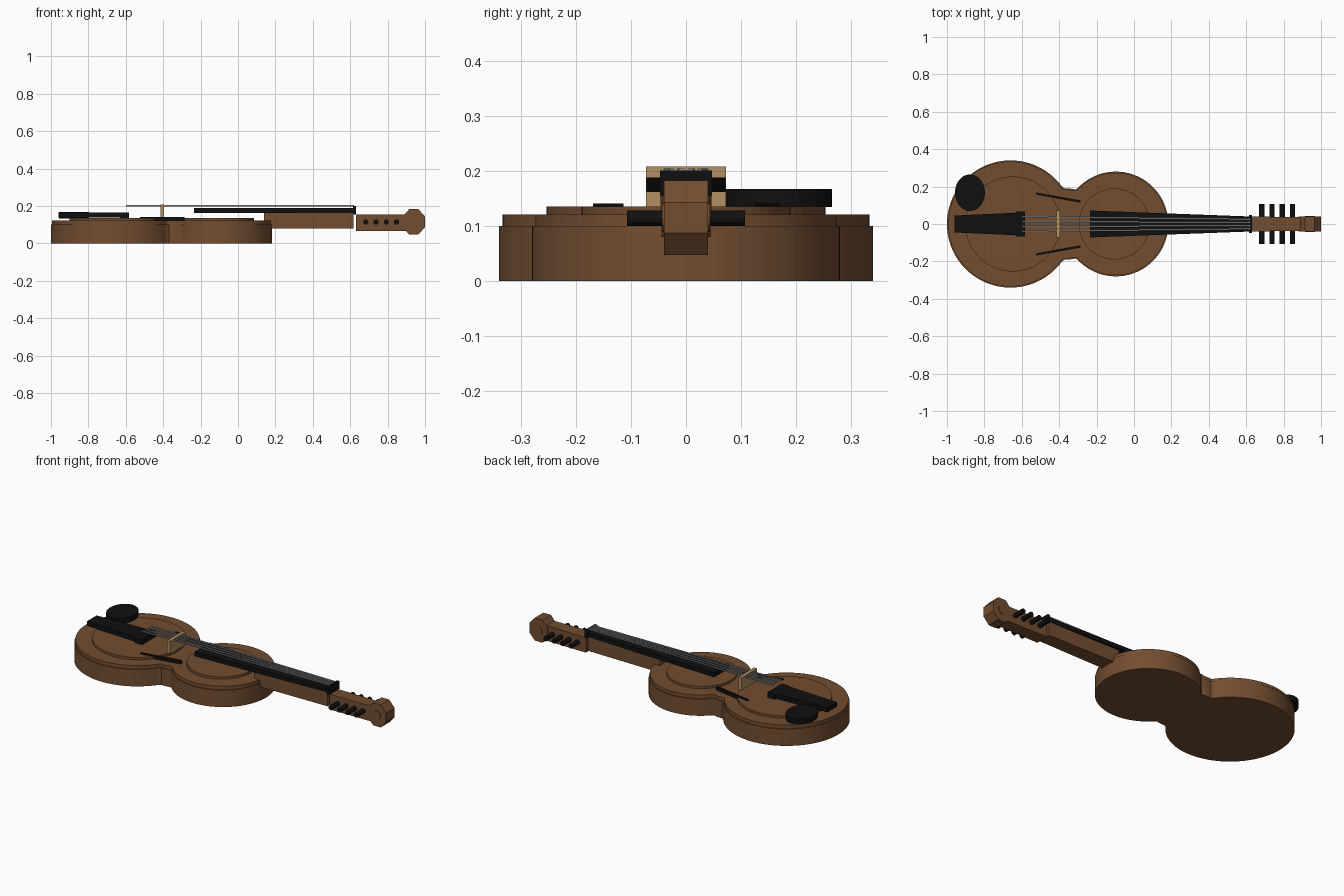
import bpy, bmesh, math
from mathutils import Matrix

if "Cube" in bpy.data.objects:
    bpy.data.objects.remove(bpy.data.objects["Cube"])


def material(name, rgb):
    m = bpy.data.materials.new(name)
    m.diffuse_color = (*rgb, 1)
    m.use_nodes = True
    m.node_tree.nodes["Principled BSDF"].inputs["Base Color"].default_value = m.diffuse_color
    return m


WOOD = material("brown wood", (0.17, 0.075, 0.03))
BLACK = material("black ebony", (0.005, 0.005, 0.005))
MAPLE = material("pale maple", (0.45, 0.28, 0.12))
STEEL = material("grey steel", (0.30, 0.32, 0.34))


def finish(name, bm, mat):
    bmesh.ops.recalc_face_normals(bm, faces=bm.faces)
    me = bpy.data.meshes.new(name)
    bm.to_mesh(me)
    bm.free()
    me.materials.append(mat)
    ob = bpy.data.objects.new(name, me)
    bpy.context.collection.objects.link(ob)
    return ob


def prism(name, outline, z0, z1, mat):
    """Extrude a flat outline from z0 up to z1."""
    bm = bmesh.new()
    face = bm.faces.new([bm.verts.new((x, y, z0)) for x, y in outline])
    up = bmesh.ops.extrude_face_region(bm, geom=[face])["geom"]
    for v in up:
        if isinstance(v, bmesh.types.BMVert):
            v.co.z = z1
    return finish(name, bm, mat)


def taper(name, x0, w0, x1, w1, z0, z1, mat):
    """Bar along x with half width w0 at x0 and w1 at x1."""
    return prism(name, [(x0, -w0), (x1, -w1), (x1, w1), (x0, w0)], z0, z1, mat)


def ellipse(cx, cy, rx, ry, n=64):
    return [(cx + rx * math.cos(2 * math.pi * i / n),
             cy + ry * math.sin(2 * math.pi * i / n)) for i in range(n)]


def rod_y(name, x, z, rx, rz, y0, y1, n, mat, turn=0.0):
    """Cylinder lying along y."""
    bm = bmesh.new()
    bmesh.ops.create_cone(bm, cap_ends=True, segments=n, radius1=1, radius2=1, depth=1)
    bm.transform(Matrix.Translation((x, (y0 + y1) / 2, z))
                 @ Matrix.Diagonal((rx, y1 - y0, rz, 1))
                 @ Matrix.Rotation(math.pi / 2, 4, 'X')
                 @ Matrix.Rotation(turn, 4, 'Z'))
    return finish(name, bm, mat)


def body_outline(inset):
    """Merged outline of the lower bout, waist and upper bout circles."""
    circles = [(-0.66, 0.34 - inset), (-0.36, 0.19 - inset), (-0.097, 0.28 - inset)]
    half = []
    for c, r in circles:
        for i in range(65):
            a = math.pi * i / 64
            x, y = c + r * math.cos(a), r * math.sin(a)
            if all(math.hypot(x - d, y) >= s - 1e-6 for d, s in circles if d != c):
                half.append((x, max(y, 0)))
    half.sort()
    return half + [(x, -y) for x, y in reversed(half) if y > 1e-5]


# Body: ribs, top plate and the raised belly discs
prism("body", body_outline(0), 0, 0.10, WOOD)
prism("top_plate", body_outline(0.006), 0.10, 0.121, WOOD)
prism("lower_belly", ellipse(-0.648, 0, 0.254, 0.254), 0.12, 0.135, WOOD)
prism("upper_belly", ellipse(-0.105, 0, 0.19, 0.19), 0.12, 0.135, WOOD)

# Sound holes, slanted on each side
for s in (1, -1):
    prism("sound_hole", [(-0.525, 0.157 * s), (-0.523, 0.169 * s),
                         (-0.285, 0.126 * s), (-0.287, 0.114 * s)], 0.12, 0.141, BLACK)

# Chin rest and tailpiece
prism("chin_rest", ellipse(-0.877, 0.167, 0.08, 0.098, 48), 0.134, 0.167, BLACK)
taper("tailpiece", -0.96, 0.045, -0.60, 0.062, 0.138, 0.165, BLACK)
taper("tailpiece_end", -0.63, 0.068, -0.582, 0.068, 0.135, 0.165, BLACK)

# Bridge
taper("bridge", -0.415, 0.073, -0.395, 0.073, 0.134, 0.208, MAPLE)

# Neck, fingerboard and nut
taper("neck", 0.14, 0.046, 0.617, 0.040, 0.08, 0.163, WOOD)
taper("fingerboard", -0.235, 0.072, 0.625, 0.040, 0.162, 0.188, BLACK)
taper("nut", 0.615, 0.047, 0.632, 0.047, 0.155, 0.201, BLACK)

# Peg box and scroll with its round eyes
taper("peg_box", 0.63, 0.040, 0.93, 0.036, 0.065, 0.155, WOOD)
rod_y("scroll", 0.94, 0.115, 0.065, 0.073, -0.04, 0.04, 8, WOOD, math.pi / 8)
rod_y("scroll_eye", 0.94, 0.115, 0.026, 0.026, -0.044, 0.044, 12, WOOD)

# Tuning pegs, crossing the peg box
for i in range(4):
    rod_y("tuning_peg", 0.683 + 0.055 * i, 0.114, 0.014, 0.014, -0.107, 0.107, 12, BLACK)

# Strings, drawing together towards the nut
for k in (-1.5, -0.5, 0.5, 1.5):
    a, b, w = k * 0.026, k * 0.017, 0.004
    prism("string", [(-0.60, a - w), (0.62, b - w), (0.62, b + w), (-0.60, a + w)],
          0.198, 0.204, STEEL)
